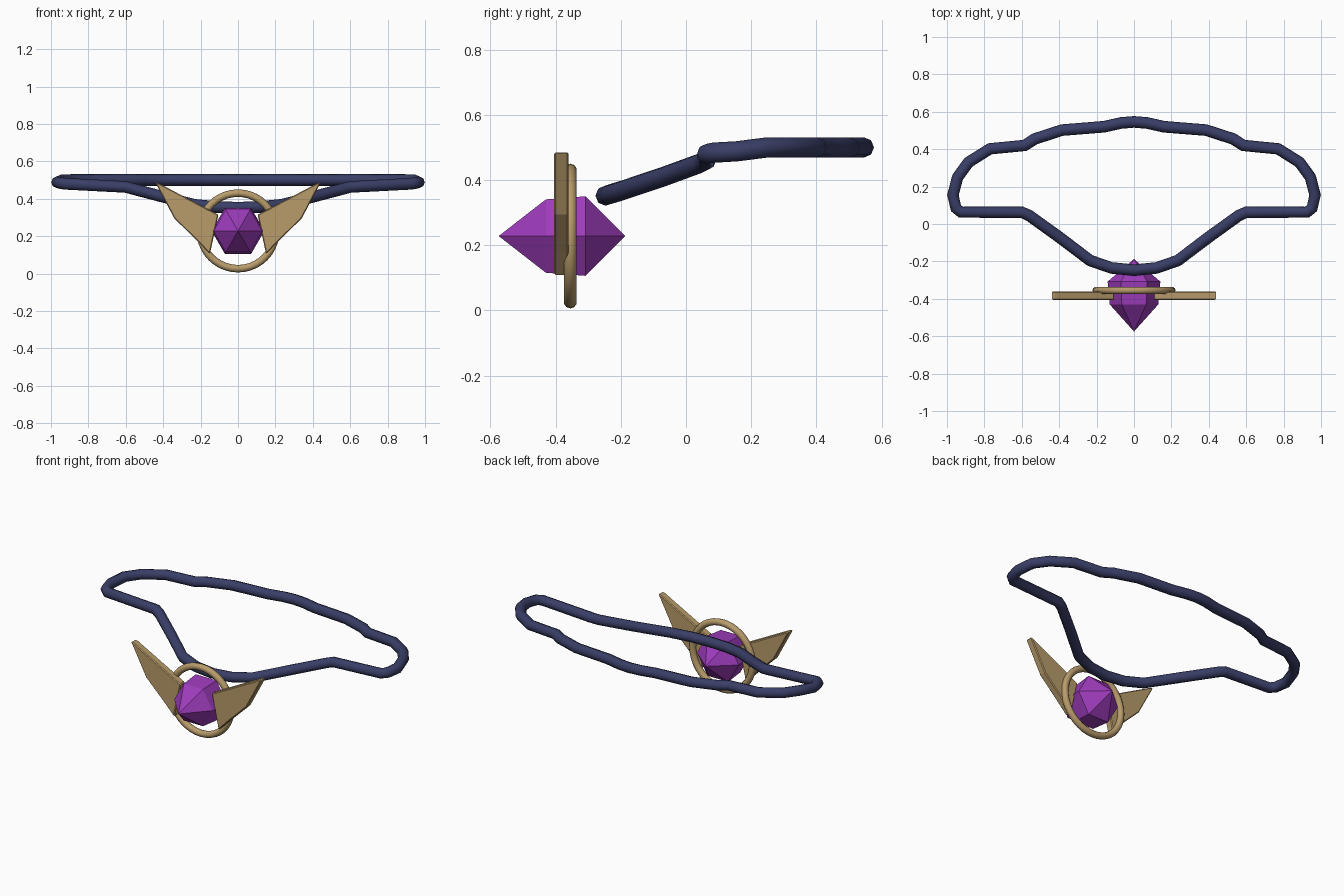
import bpy, bmesh, math

if "Cube" in bpy.data.objects:
    bpy.data.objects.remove(bpy.data.objects["Cube"])


def material(name, rgb):
    m = bpy.data.materials.new(name)
    m.diffuse_color = (*rgb, 1)
    m.use_nodes = True
    m.node_tree.nodes["Principled BSDF"].inputs["Base Color"].default_value = m.diffuse_color
    return m


GOLD = material("antique gold", (0.48, 0.33, 0.148))
PURPLE = material("amethyst purple", (0.34, 0.045, 0.50))
NAVY = material("navy cord", (0.041, 0.048, 0.133))
GEM_Z = 0.228


def mesh_object(name, bm, mat):
    bmesh.ops.recalc_face_normals(bm, faces=bm.faces)
    me = bpy.data.meshes.new(name)
    bm.to_mesh(me)
    bm.free()
    me.materials.append(mat)
    ob = bpy.data.objects.new(name, me)
    bpy.context.collection.objects.link(ob)
    return ob


def smooth(ob, degrees):
    bpy.ops.object.select_all(action='DESELECT')
    ob.select_set(True)
    bpy.context.view_layer.objects.active = ob
    bpy.ops.object.shade_smooth_by_angle(angle=math.radians(degrees))


# Cord: right half of the loop from front centre to back centre, mirrored
half = [(0, -0.247, 0.352), (0.12, -0.235, 0.356), (0.235, -0.195, 0.368),
        (0.40, -0.07, 0.41), (0.56, 0.045, 0.452), (0.60, 0.063, 0.463),
        (0.925, 0.063, 0.48), (0.952, 0.085, 0.484), (0.968, 0.155, 0.488),
        (0.943, 0.25, 0.5), (0.885, 0.33, 0.5), (0.77, 0.402, 0.5),
        (0.585, 0.42, 0.5), (0.53, 0.455, 0.5), (0.385, 0.502, 0.5),
        (0.16, 0.52, 0.5), (0.07, 0.54, 0.5), (0, 0.546, 0.5)]
path = half + [(-x, y, z) for x, y, z in half[-2:0:-1]]
curve = bpy.data.curves.new("cord", 'CURVE')
curve.dimensions = '3D'
curve.twist_mode = 'Z_UP'
curve.bevel_depth = 0.031
curve.bevel_resolution = 2
spline = curve.splines.new('POLY')
spline.points.add(len(path) - 1)
for point, co in zip(spline.points, path):
    point.co = (*co, 1)
spline.use_cyclic_u = True
curve.materials.append(NAVY)
cord = bpy.data.objects.new("cord", curve)
bpy.context.collection.objects.link(cord)
cord.select_set(True)
bpy.context.view_layer.objects.active = cord
bpy.ops.object.convert(target='MESH')
smooth(cord, 50)

# Gem: two hexagon rings closed by a point at each end
bm = bmesh.new()
rings = []
for y, r in ((-0.43, 0.13), (-0.308, 0.141)):
    rings.append([bm.verts.new((r * math.cos(i * math.pi / 3), y,
                                GEM_Z + r * math.sin(i * math.pi / 3)))
                  for i in range(6)])
front_tip = bm.verts.new((0, -0.575, GEM_Z))
back_tip = bm.verts.new((0, -0.187, GEM_Z))
for i in range(6):
    j = (i + 1) % 6
    a, b = rings
    bm.faces.new((a[i], a[j], b[j], b[i]))
    bm.faces.new((a[i], a[j], front_tip))
    bm.faces.new((b[i], b[j], back_tip))
mesh_object("gem", bm, PURPLE)

# Setting ring around the gem
bpy.ops.mesh.primitive_torus_add(location=(0, -0.355, GEM_Z),
                                 rotation=(math.pi / 2, 0, 0),
                                 major_radius=0.202, minor_radius=0.02,
                                 major_segments=40, minor_segments=10)
ring = bpy.context.object
ring.name = "setting_ring"
ring.data.materials.append(GOLD)
smooth(ring, 60)

# Wings: flat plates with softened edges, one each side
outline = [(0.105, 0.315), (0.15, 0.105), (0.225, 0.182),
           (0.34, 0.294), (0.442, 0.486), (0.422, 0.482)]
for name, side in (("wing_right", 1), ("wing_left", -1)):
    bm = bmesh.new()
    face = bm.faces.new([bm.verts.new((side * x, -0.405, z)) for x, z in outline])
    out = bmesh.ops.extrude_face_region(bm, geom=[face])
    for v in out["geom"]:
        if isinstance(v, bmesh.types.BMVert):
            v.co.y += 0.045
    wing = mesh_object(name, bm, GOLD)
    bevel = wing.modifiers.new("soft_edge", 'BEVEL')
    bevel.width = 0.005
    bevel.segments = 1
